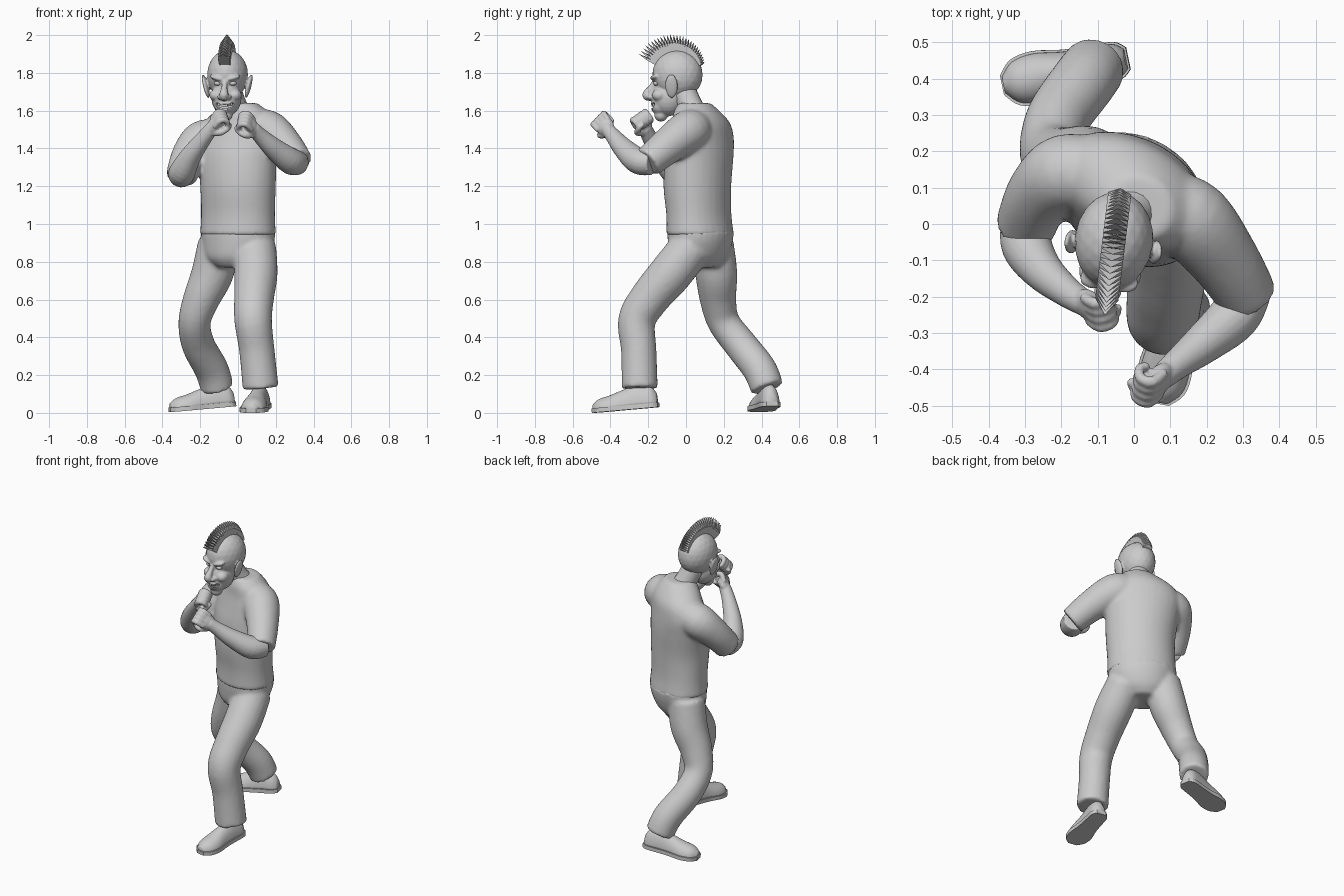
import bpy, bmesh
from math import sin, cos, pi, radians
from mathutils import Vector, Matrix

if "Cube" in bpy.data.objects:
    bpy.data.objects.remove(bpy.data.objects["Cube"])


def spline(rows, n=5):
    """Catmull-Rom interpolation of rows of numbers."""
    out = []
    for i in range(len(rows) - 1):
        p0, p1, p2 = rows[max(i - 1, 0)], rows[i], rows[i + 1]
        p3 = rows[min(i + 2, len(rows) - 1)]
        for k in range(n):
            t = k / n
            out.append([0.5 * (2 * b + (c - a) * t + (2 * a - 5 * b + 4 * c - d) * t * t
                               + (3 * b - a - 3 * c + d) * t ** 3)
                        for a, b, c, d in zip(p0, p1, p2, p3)])
    return out + [list(rows[-1])]


def loft(bm, rings):
    vs = [[bm.verts.new(p) for p in r] for r in rings]
    n = len(vs[0])
    for a, b in zip(vs, vs[1:]):
        for i in range(n):
            bm.faces.new((a[i], a[(i + 1) % n], b[(i + 1) % n], b[i]))
    bm.faces.new(vs[0][::-1])
    bm.faces.new(vs[-1])


def limb(bm, pts, seg=20, n=5):
    """Round tube through (x, y, z, radius) points."""
    rows = spline(pts, n)
    c = [Vector(r[:3]) for r in rows]
    a, rings = Vector((1, 0.3, 0.2)), []
    for i, r in enumerate(rows):
        t = (c[min(i + 1, len(c) - 1)] - c[max(i - 1, 0)]).normalized()
        a = (a - t * a.dot(t)).normalized()
        b = t.cross(a)
        rings.append([c[i] + r[3] * (a * cos(2 * pi * k / seg) + b * sin(2 * pi * k / seg))
                      for k in range(seg)])
    loft(bm, rings)


def trunk(bm, rows, turn, seg=32):
    """Stacked turned ovals from (z, cx, cy, a, b) rows."""
    rings = []
    for z, cx, cy, a, b in spline(rows):
        ring = []
        for k in range(seg):
            u = 2 * pi * k / seg
            x, y = a * cos(u), b * sin(u)
            ring.append((cx + x * cos(turn) - y * sin(turn), cy + x * sin(turn) + y * cos(turn), z))
        rings.append(ring)
    loft(bm, rings)


def ball(bm, loc, radii, rot=(0, 'X')):
    m = Matrix.Translation(loc) @ Matrix.Rotation(radians(rot[0]), 4, rot[1]) @ Matrix.Diagonal((*radii, 1))
    bmesh.ops.create_icosphere(bm, subdivisions=3, radius=1, matrix=m)


def finish(bm, name, voxel=0, smooth=0, flat=False, matrix=None):
    if matrix:
        bm.transform(matrix)
    bmesh.ops.recalc_face_normals(bm, faces=bm.faces)
    for f in bm.faces:
        f.smooth = not flat
    me = bpy.data.meshes.new(name)
    bm.to_mesh(me)
    bm.free()
    ob = bpy.data.objects.new(name, me)
    bpy.context.collection.objects.link(ob)
    if voxel:
        m = ob.modifiers.new("blend", 'REMESH')
        m.mode, m.voxel_size, m.use_smooth_shade = 'VOXEL', voxel, True
        m = ob.modifiers.new("soften", 'SMOOTH')
        m.factor, m.iterations = 0.5, smooth
    return ob


TURN = radians(-30)

# Shirt: turned torso with two short sleeves
bm = bmesh.new()
trunk(bm, [(.94, 0, .075, .212, .167), (1.05, 0, .068, .206, .16), (1.2, 0, .06, .21, .168),
           (1.35, -.005, .07, .222, .165), (1.45, -.005, .08, .23, .15), (1.53, .005, .08, .205, .135),
           (1.59, .015, .06, .155, .115), (1.64, .015, .045, .09, .085)], TURN)
limb(bm, [(.08, .05, 1.5, .1), (.16, .01, 1.49, .112), (.25, -.1, 1.41, .096), (.315, -.205, 1.325, .083)])
limb(bm, [(-.1, .13, 1.45, .1), (-.19, .14, 1.44, .108), (-.26, .08, 1.36, .093), (-.3, -.01, 1.25, .083)])
finish(bm, "shirt", .012, 5)

# Trousers: pelvis and two bent legs
bm = bmesh.new()
trunk(bm, [(.97, 0, .078, .208, .165), (.9, 0, .075, .2, .16), (.82, -.01, .07, .17, .14),
           (.77, -.015, .07, .1, .1)], TURN)
limb(bm, [(.09, .03, .88, .112), (.095, -.08, .74, .115), (.085, -.19, .61, .106), (.08, -.26, .49, .1),
          (.1, -.25, .33, .094), (.12, -.245, .13, .096)])
limb(bm, [(-.1, .14, .9, .112), (-.135, .16, .74, .112), (-.195, .17, .6, .097), (-.23, .2, .48, .086),
          (-.21, .29, .36, .088), (-.14, .39, .23, .09), (-.11, .43, .13, .088)])
finish(bm, "trousers", .012, 5)


# Shoes: domed upper on a flat sole
def shoe(name, loc, yaw):
    prof = spline([(0, .028, .06), (-.03, .048, .1), (-.1, .052, .115), (-.17, .056, .095),
                   (-.25, .068, .07), (-.31, .058, .055), (-.345, .025, .03)], 4)
    mat = (Matrix.Translation(loc) @ Matrix.Rotation(radians(yaw), 4, 'Z')
           @ Matrix.Rotation(radians(5), 4, 'X'))
    bm = bmesh.new()
    loft(bm, [[(w * cos(pi * k / 16), y, .015 + h * sin(pi * k / 16)) for k in range(17)]
              for y, w, h in prof])
    finish(bm, name + "_shoe_upper", matrix=mat)
    edge = [(w * 1.1, y * 1.03 + .005) for y, w, h in prof]
    edge += [(-x, y) for x, y in edge[::-1]]
    bm = bmesh.new()
    loft(bm, [[(x, y, z) for x, y in edge] for z in (0, .024)])
    finish(bm, name + "_shoe_sole", flat=True, matrix=mat)


shoe("front", (.13, -.15, .03), -10)
shoe("rear", (-.02, .455, .035), -78)


# Forearms ending in fists
def arm(name, path, fist, curl, side):
    f = Vector(fist)
    d = (f - Vector(path[-1][:3])).normalized()
    c = Vector(curl)
    c = (c - d * c.dot(d)).normalized()
    s = d.cross(c)
    m = Matrix((s, d, c)).transposed().to_4x4()
    m.translation = f
    bm = bmesh.new()
    ball(bm, (0, -.012, 0), (.05, .055, .032))
    for i in range(4):
        x = (i - 1.5) * .026
        limb(bm, [(x, -.01, -.014, .014), (x, .042, -.012, .017), (x, .054, .022, .015),
                  (x, .024, .046, .014), (x, .0, .034, .011)], 10, 3)
    limb(bm, [(side * .03, -.045, .01, .018), (side * .056, -.01, .028, .017),
              (side * .04, .025, .054, .014), (side * .012, .035, .06, .011)], 10, 3)
    bm.transform(m)
    limb(bm, path + [tuple(f - d * .03) + (.036,)])
    finish(bm, name, .006, 3)


arm("left_forearm", [(.315, -.18, 1.325, .066), (.275, -.255, 1.335, .07), (.19, -.33, 1.4, .056),
                     (.12, -.385, 1.465, .042)], (.062, -.435, 1.525), (-1, .5, -.3), 1)
arm("right_forearm", [(-.3, .01, 1.26, .066), (-.295, -.06, 1.275, .07), (-.25, -.13, 1.36, .056),
                      (-.18, -.19, 1.455, .042)], (-.115, -.23, 1.535), (1, .5, -.4), -1)

# Neck
bm = bmesh.new()
limb(bm, [(.01, .05, 1.56, .075), (-.02, .02, 1.63, .066), (-.05, -.02, 1.72, .066)])
finish(bm, "neck")

# Head: skull, jaw and face lumps blended together
HEAD = Matrix.Translation((-.055, -.045, 1.79)) @ Matrix.Rotation(radians(-7), 4, 'Z')
bm = bmesh.new()
ball(bm, (0, 0, 0), (.108, .134, .132))
ball(bm, (0, -.05, -.12), (.08, .088, .1))
ball(bm, (0, -.088, -.212), (.038, .036, .036))
ball(bm, (0, -.088, -.165), (.058, .056, .05))
limb(bm, [(0, -.12, -.035, .014), (0, -.142, -.07, .016), (0, -.164, -.108, .025), (0, -.14, -.122, .018)], 12)
for s in (-1, 1):
    ball(bm, (s * .052, -.09, -.108), (.034, .04, .032))
    ball(bm, (s * .042, -.112, -.018), (.042, .028, .014), (s * -18, 'Y'))
    ball(bm, (s * .022, -.142, -.118), (.016, .02, .014))
    ball(bm, (s * .115, -.018, -.06), (.013, .034, .066), (s * 14, 'Y'))
head = finish(bm, "head", .006, 3, matrix=HEAD)

# Open grinning mouth
bm = bmesh.new()
ball(bm, (0, -.15, -.172), (.044, .045, .017))
for s in (-1, 1):
    ball(bm, (s * .036, -.135, -.16), (.018, .035, .011), (s * -30, 'Y'))
cut = finish(bm, "mouth_cutter", .005, 1, matrix=HEAD)
cut.hide_render = True
cut.hide_set(True)
m = head.modifiers.new("mouth", 'BOOLEAN')
m.operation, m.object = 'DIFFERENCE', cut

# Eyes and teeth
bm = bmesh.new()
for s in (-1, 1):
    ball(bm, (s * .04, -.108, -.045), (.02, .016, .013))
finish(bm, "eyes", matrix=HEAD)
bm = bmesh.new()
for i in range(7):
    u = (i - 3) / 3
    for z in (-.162, -.183):
        loc = Vector((u * .034, -.132 + .018 * u * u, z + .006 * u * u))
        bmesh.ops.create_cube(bm, size=1, matrix=Matrix.Translation(loc) @ Matrix.Diagonal((.0095, .01, .013, 1)))
finish(bm, "teeth", flat=True, matrix=HEAD)

# Mohawk: a row of pointed fins fanned over the skull
bm = bmesh.new()
N = 28
for k in range(N):
    f = k / (N - 1)
    t = radians(152 - 127 * f)
    out, along = Vector((0, cos(t), sin(t))), Vector((0, -sin(t), cos(t)))
    base = Vector((0, .12 * cos(t), .118 * sin(t)))
    tip = out * (.235 - .075 * f ** 1.6)
    mid = base.lerp(tip, .55)
    vs = [bm.verts.new(tip)]
    for p, w, th in ((base, .028, .008), (mid, .032, .006)):
        vs += [bm.verts.new(p + Vector((a * w, 0, 0)) + along * (b * th)) for a in (-1, 1) for b in (-1, 1)]
    bmesh.ops.convex_hull(bm, input=vs)
finish(bm, "mohawk", flat=True, matrix=HEAD)
